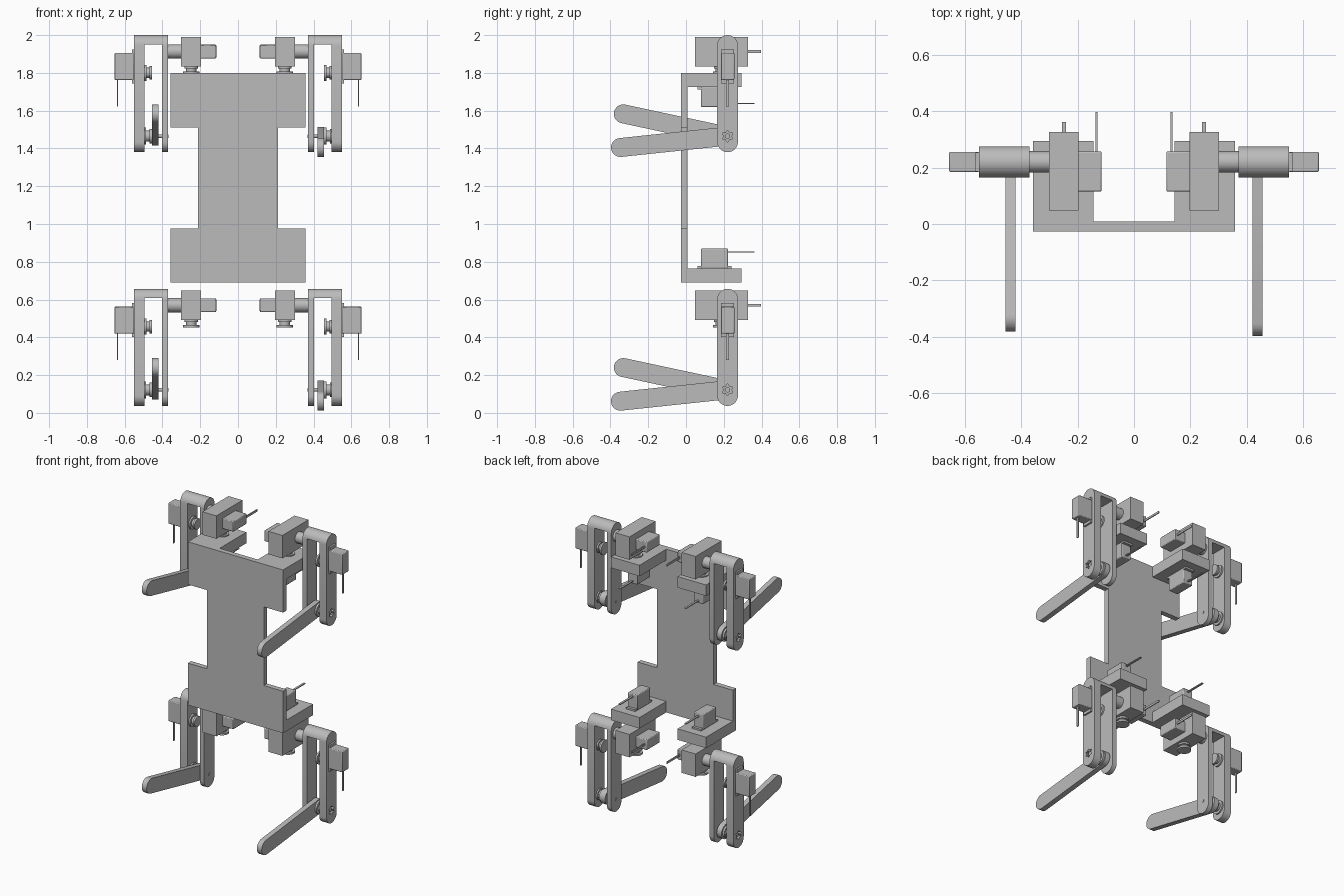
import bpy, bmesh, math
from mathutils import Vector

cube = bpy.data.objects.get("Cube")
if cube:
    bpy.data.objects.remove(cube)

grey = bpy.data.materials.new("plain_grey")
grey.use_nodes = True
colour = (0.5, 0.5, 0.5, 1)
grey.diffuse_color = colour
grey.node_tree.nodes["Principled BSDF"].inputs["Base Color"].default_value = colour


def prism(name, pts, lo, hi, axis):
    """Extrude a 2D outline from lo to hi along the axis."""
    place = {"X": lambda a, b, d: (d, a, b),
             "Y": lambda a, b, d: (a, d, b),
             "Z": lambda a, b, d: (a, b, d)}[axis]
    bm = bmesh.new()
    ends = [[bm.verts.new(place(a, b, d)) for a, b in pts] for d in (lo, hi)]
    for ring in ends:
        bm.faces.new(ring)
    n = len(pts)
    for i in range(n):
        j = (i + 1) % n
        bm.faces.new((ends[0][i], ends[0][j], ends[1][j], ends[1][i]))
    bmesh.ops.recalc_face_normals(bm, faces=bm.faces)
    mesh = bpy.data.meshes.new(name)
    bm.to_mesh(mesh)
    bm.free()
    mesh.materials.append(grey)
    ob = bpy.data.objects.new(name, mesh)
    bpy.context.collection.objects.link(ob)
    return ob


def box(name, p, q):
    lo = [min(a, b) for a, b in zip(p, q)]
    hi = [max(a, b) for a, b in zip(p, q)]
    pts = [(lo[0], lo[1]), (hi[0], lo[1]), (hi[0], hi[1]), (lo[0], hi[1])]
    return prism(name, pts, lo[2], hi[2], "Z")


def ring(c, r, n=24, start=0.0, sweep=math.tau):
    return [(c[0] + r * math.cos(start + sweep * i / n),
             c[1] + r * math.sin(start + sweep * i / n)) for i in range(n)]


def capsule(a, b, r, n=16):
    """Outline with round ends centred on a and b."""
    ang = math.atan2(b[1] - a[1], b[0] - a[0])
    half = math.pi * n / (n - 1)
    return (ring(b, r, n, ang - math.pi / 2, half) +
            ring(a, r, n, ang + math.pi / 2, half))


def star(c, outer, inner):
    pts = []
    for i in range(12):
        r, t = (inner if i % 2 else outer), math.tau * (i + 1) / 12
        pts.append((c[0] + r * math.cos(t), c[1] + r * math.sin(t)))
    return pts


def cut(ob, cutter):
    mod = ob.modifiers.new("cut", "BOOLEAN")
    mod.object, mod.operation, mod.solver = cutter, "DIFFERENCE", "EXACT"
    bpy.context.view_layer.objects.active = ob
    bpy.ops.object.modifier_apply(modifier=mod.name)
    bpy.data.objects.remove(cutter)


def servo(name, shaft, back, wire):
    """Motor with its shaft at a point, body going back, cable along wire."""
    o, u, v = Vector(shaft), Vector(back), Vector(wire)
    w = u.cross(v)

    def part(label, us, vs, half):
        return box(name + label, o + u * us[0] + v * vs[0] - w * half,
                   o + u * us[1] + v * vs[1] + w * half)
    body = part("_motor", (0, 0.105), (-0.105, 0.037), 0.036)
    mod = body.modifiers.new("soft_edges", "BEVEL")
    mod.width, mod.segments = 0.005, 2
    part("_motor_tabs", (0, 0.012), (-0.125, 0.055), 0.034)
    part("_motor_cable", (0.084, 0.09), (0.035, 0.177), 0.007)


def horn(name, c, lo, hi, axis, r):
    """Hub with a wide disc at each end."""
    t = (hi - lo) * 0.3
    prism(name + "_hub", ring(c, r * 0.65, 12), lo, hi, axis)
    prism(name + "_disc_a", ring(c, r), lo, lo + t, axis)
    prism(name + "_disc_b", ring(c, r * 0.85), hi - t, hi, axis)


# Body plate with wide ends and a narrow waist
half_outline = [(0.358, 0.69), (0.358, 0.975), (0.213, 0.975),
                (0.213, 1.51), (0.358, 1.51), (0.358, 1.8)]
outline = half_outline + [(-x, z) for x, z in reversed(half_outline)]
prism("body_plate", outline, -0.027, 0.008, "Y")

LEG_Y, YAW_Y, YAW_X = 0.22, 0.185, 0.248

for s, side in ((1, "left"), (-1, "right")):
    # The two sides hold their shins at different angles
    foot = (-0.347, 1.405) if s > 0 else (-0.332, 1.583)
    for drop, level in ((0.0, "upper"), (1.343, "lower")):
        tag = level + "_" + side

        def span(a, b):
            return sorted((s * a, s * b))

        # Shelf behind the body plate and the motor standing on it
        base, up = (1.725, -1) if level == "upper" else (0.69, 1)
        box(tag + "_shelf", (s * 0.143, 0, base), (s * 0.358, 0.295, base + 0.075))
        face = base if up < 0 else base + 0.075
        servo(tag + "_yaw", (s * YAW_X, YAW_Y, face), (0, 0, up), (0, 1, 0))

        # Hip block, its turning horn and its sideways motor
        low = 1.835 - drop
        horn(tag + "_yaw_horn", (s * YAW_X, YAW_Y), low - 0.04, low, "Z", 0.043)
        box(tag + "_hip_block", (s * 0.196, 0.047, low), (s * 0.301, 0.327, low + 0.156))
        hip_z = 1.913 - drop
        servo(tag + "_hip", (s * 0.22, LEG_Y, hip_z), (-s, 0, 0), (0, 1, 0))
        prism(tag + "_hip_horn", ring((LEG_Y, hip_z), 0.038, 16), *span(0.3, 0.372), "X")

        # Forked thigh: rounded block, slotted, with a star socket outside
        top, knee = (LEG_Y, 1.945 - drop), (LEG_Y, 1.465 - drop)
        bottom = (LEG_Y, 1.435 - drop)
        thigh = prism(tag + "_thigh", capsule(bottom, top, 0.055), *span(0.37, 0.55), "X")
        cut(thigh, box("slot", (s * 0.402, 0, 1.2 - drop), (s * 0.496, 0.5, 1.95 - drop)))
        cut(thigh, prism("socket", star(knee, 0.032, 0.02), *span(0.49, 0.56), "X"))

        # Thigh motor and both horns inside the fork
        shaft = (LEG_Y, 1.8 - drop)
        servo(tag + "_thigh", (s * 0.55, *shaft), (s, 0, 0), (0, 0, -1))
        horn(tag + "_thigh_horn", shaft, *span(0.456, 0.498), "X", 0.042)
        horn(tag + "_knee_horn", knee, *span(0.455, 0.5), "X", 0.045)
        prism(tag + "_knee_hub", ring(knee, 0.014, 12), *span(0.49, 0.54), "X")
        prism(tag + "_knee_pin", ring(knee, 0.01, 12), *span(0.367, 0.43), "X")

        # Shin
        end = (foot[0], foot[1] - drop)
        prism(tag + "_shin", capsule(end, knee, 0.05), *span(0.42, 0.456), "X")

# Smooth the round sides, keep the edges sharp
bpy.ops.object.select_all(action="DESELECT")
for ob in bpy.context.collection.objects:
    if ob.type == "MESH" and ob.data.materials and ob.data.materials[0] == grey:
        ob.select_set(True)
        bpy.context.view_layer.objects.active = ob
bpy.ops.object.shade_smooth_by_angle(angle=math.radians(35))
